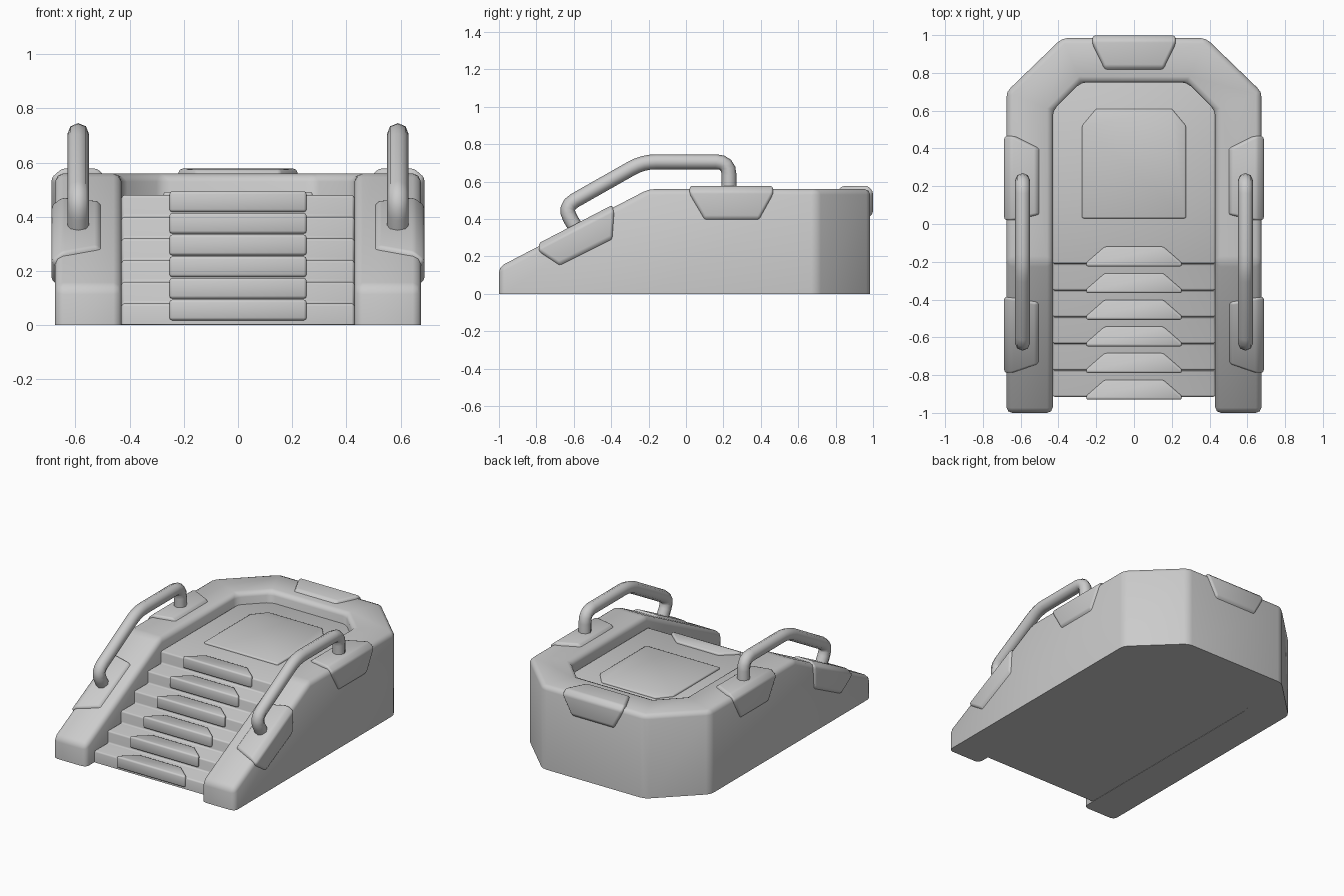
import bpy, bmesh, math
from mathutils import Vector

cube = bpy.data.objects.get("Cube")
if cube:
    bpy.data.objects.remove(cube, do_unlink=True)

grey = bpy.data.materials.new("plain_grey")
grey.use_nodes = True
grey.diffuse_color = (0.6, 0.6, 0.6, 1)
grey.node_tree.nodes["Principled BSDF"].inputs["Base Color"].default_value = grey.diffuse_color


def link(name, data):
    obj = bpy.data.objects.new(name, data)
    bpy.context.collection.objects.link(obj)
    data.materials.append(grey)
    return obj


def finish(name, bm, width):
    """Round all edges off the ground, then smooth the bevels."""
    bmesh.ops.recalc_face_normals(bm, faces=bm.faces)
    edges = [e for e in bm.edges
             if max(v.co.z for v in e.verts) > 0.01 and e.calc_face_angle(0) > 0.2]
    bmesh.ops.bevel(bm, geom=edges, offset=width, segments=2,
                    profile=0.5, affect='EDGES', clamp_overlap=True)
    mesh = bpy.data.meshes.new(name)
    bm.to_mesh(mesh)
    bm.free()
    obj = link(name, mesh)
    bpy.ops.object.select_all(action='DESELECT')
    obj.select_set(True)
    bpy.context.view_layer.objects.active = obj
    bpy.ops.object.shade_smooth_by_angle(angle=math.radians(50))


def prism(name, outline, offset, width):
    """Extrude a flat outline along an offset vector."""
    bm = bmesh.new()
    face = bm.faces.new([bm.verts.new(p) for p in outline])
    out = bmesh.ops.extrude_face_region(bm, geom=[face], use_keep_orig=True)
    verts = [g for g in out["geom"] if isinstance(g, bmesh.types.BMVert)]
    bmesh.ops.translate(bm, verts=verts, vec=offset)
    finish(name, bm, width)


def loft(name, rings, width):
    """Skin a row of equal closed rings and cap both ends."""
    bm = bmesh.new()
    rows = [[bm.verts.new(p) for p in ring] for ring in rings]
    n = len(rows[0])
    for a, b in zip(rows, rows[1:]):
        for i in range(n):
            j = (i + 1) % n
            bm.faces.new((a[i], a[j], b[j], b[i]))
    bm.faces.new(rows[0])
    bm.faces.new(rows[-1])
    finish(name, bm, width)


def pad(name, stations, inward):
    """Folded plate: each station is a pair of points across the plate."""
    shift = Vector(inward)
    loft(name, [(Vector(a), Vector(b), Vector(b) + shift, Vector(a) + shift)
                for a, b in stations], 0.01)


def rail_height(y):
    return min(0.56, 0.56 + (y + 0.2) * 0.52)


# U-shaped surround with sloping arms
half = [((0.675, -1), (0.43, -1)), ((0.675, -0.2), (0.43, -0.2)),
        ((0.675, 0.70), (0.43, 0.60)), ((0.38, 0.985), (0.28, 0.75))]
pairs = half + [((-a[0], a[1]), (-b[0], b[1])) for a, b in reversed(half)]
loft("surround", [((*o, 0), (*o, rail_height(o[1])), (*i, rail_height(i[1])), (*i, 0))
                  for o, i in pairs], 0.03)

# Stairs and landing as one stepped profile
STEPS, RISE, RUN, FIRST = 6, 0.08, 0.141, -0.915
profile = [(-0.43, FIRST, 0.002)]
for k in range(STEPS):
    y = FIRST + k * RUN
    profile.append((-0.43, y, (k + 1) * RISE))
    if k < STEPS - 1:
        profile.append((-0.43, y + RUN, (k + 1) * RISE))
profile += [(-0.43, 0.76, STEPS * RISE), (-0.43, 0.76, 0.002)]
prism("stairs", profile, (0.86, 0, 0), 0.01)

# Tread nosings
for k in range(STEPS):
    y, z = FIRST + k * RUN, (k + 1) * RISE
    prism(f"tread_nosing_{k + 1}",
          [(-0.253, y - 0.015, z - 0.062), (0.253, y - 0.015, z - 0.062),
           (0.253, y + 0.005, z - 0.062), (0.155, y + 0.09, z - 0.062),
           (-0.155, y + 0.09, z - 0.062), (-0.253, y + 0.005, z - 0.062)],
          (0, 0, 0.076), 0.016)

# Landing panel
prism("landing_panel",
      [(-0.275, 0.03, 0.46), (0.275, 0.03, 0.46), (0.275, 0.52, 0.46),
       (0.2, 0.61, 0.46), (-0.2, 0.61, 0.46), (-0.275, 0.52, 0.46)],
      (0, 0, 0.032), 0.008)

# Back pad folded over the rear edge
pad("back_pad", [((-w, y, z), (w, y, z)) for w, y, z in
                 ((0.155, 0.835, 0.576), (0.22, 0.97, 0.578),
                  (0.22, 0.999, 0.548), (0.155, 0.999, 0.43))], (0, -0.03, -0.03))


def rounded(points, radius, steps=4):
    """Replace the inner corners of a path with short arcs."""
    pts = [Vector(p) for p in points]
    path = [pts[0]]
    for a, b, c in zip(pts, pts[1:], pts[2:]):
        start = b + (a - b).normalized() * radius
        end = b + (c - b).normalized() * radius
        for i in range(steps + 1):
            t = i / steps
            path.append(start * (1 - t) ** 2 + b * (2 * t * (1 - t)) + end * t * t)
    return path + [pts[-1]]


for side, s in (("left", 1), ("right", -1)):
    # Upper pad folded over the outer edge
    pad(f"{side}_upper_pad",
        [((s * x, y0, z), (s * x, y1, z)) for x, y0, y1, z in
         ((0.52, 0.05, 0.40, 0.578), (0.65, 0.02, 0.465, 0.578),
          (0.688, 0.02, 0.465, 0.545), (0.688, 0.10, 0.39, 0.41))],
        (-s * 0.03, 0, -0.03))

    # Lower pad following the slope
    rows = [(0.52, -0.745, -0.42, 0.016), (0.65, -0.79, -0.395, 0.016),
            (0.688, -0.79, -0.39, -0.015)]
    stations = [((s * x, a, rail_height(a) + d), (s * x, b, rail_height(b) + d))
                for x, a, b, d in rows]
    stations.append(((s * 0.688, -0.68, 0.165), (s * 0.688, -0.40, 0.305)))
    pad(f"{side}_lower_pad", stations, (-s * 0.03, 0.012, -0.03))

    # Bent tube handrail
    curve = bpy.data.curves.new(f"{side}_handrail", 'CURVE')
    curve.dimensions = '3D'
    curve.bevel_depth = 0.04
    curve.bevel_resolution = 2
    curve.use_fill_caps = True
    path = rounded([(s * 0.59, y, z) for y, z in
                    ((0.23, 0.52), (0.23, 0.706), (-0.23, 0.706),
                     (-0.655, 0.465), (-0.57, 0.32))], 0.07)
    spline = curve.splines.new('POLY')
    spline.points.add(len(path) - 1)
    for point, co in zip(spline.points, path):
        point.co = (*co, 1)
    spline.use_smooth = True
    link(f"{side}_handrail", curve)
